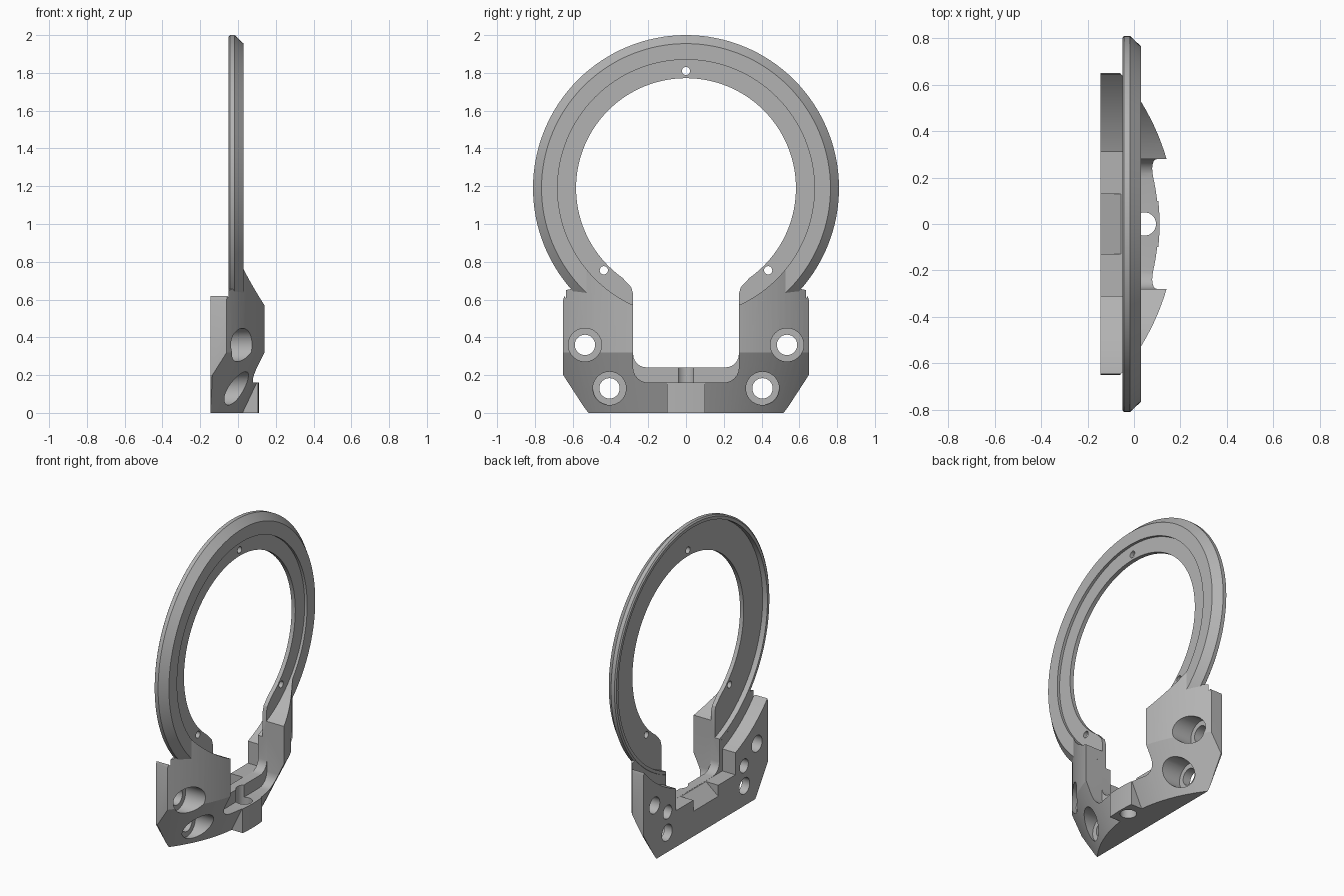
import bpy, bmesh, math
from math import sin, cos, pi, sqrt

if "Cube" in bpy.data.objects:
    bpy.data.objects.remove(bpy.data.objects["Cube"])

CZ = 1.19      # height of the ring axis
AX = -0.82     # x of the vertical axis of the curved front

grey = bpy.data.materials.new("grey_plastic")
grey.diffuse_color = (0.45, 0.45, 0.45, 1)
grey.use_nodes = True
grey.node_tree.nodes["Principled BSDF"].inputs["Base Color"].default_value = grey.diffuse_color


def make(name, bm):
    bmesh.ops.recalc_face_normals(bm, faces=bm.faces)
    me = bpy.data.meshes.new(name)
    bm.to_mesh(me)
    bm.free()
    ob = bpy.data.objects.new(name, me)
    bpy.context.collection.objects.link(ob)
    return ob


def prism(name, pts, a, b, axis="x"):
    """Extrude a closed outline (yz for axis x, xy for axis z) from a to b."""
    bm = bmesh.new()
    place = (lambda p, t: (t, p[0], p[1])) if axis == "x" else (lambda p, t: (p[0], p[1], t))
    lo = [bm.verts.new(place(p, a)) for p in pts]
    hi = [bm.verts.new(place(p, b)) for p in pts]
    bm.faces.new(lo)
    bm.faces.new(hi)
    n = len(pts)
    for i in range(n):
        j = (i + 1) % n
        bm.faces.new((lo[i], lo[j], hi[j], hi[i]))
    return make(name, bm)


def lathe(name, profile, axis, n):
    """Solid of revolution from (position, radius) rows, capped at both ends."""
    bm = bmesh.new()
    rows = []
    for t, r in profile:
        row = []
        for i in range(n):
            c, s = r * cos(2 * pi * i / n), r * sin(2 * pi * i / n)
            row.append(bm.verts.new((t, c, CZ + s) if axis == "x" else (AX + c, s, t)))
        rows.append(row)
    for p, q in zip(rows, rows[1:]):
        for i in range(n):
            j = (i + 1) % n
            bm.faces.new((p[i], p[j], q[j], q[i]))
    bm.faces.new(rows[0])
    bm.faces.new(rows[-1])
    return make(name, bm)


def circle(u, v, r, n=32):
    return [(u + r * cos(2 * pi * i / n), v + r * sin(2 * pi * i / n)) for i in range(n)]


def mirror(half):
    """Close an outline given its +y half, listed bottom to top."""
    return half + [(-y, z) for y, z in reversed(half)]


def fillet(y, z, r, n=6):
    """Rounded lower corner of an opening."""
    return [(y - r + r * sin(pi / 2 * i / n), z + r - r * cos(pi / 2 * i / n)) for i in range(n + 1)]


def boolean(ob, tool, op="DIFFERENCE"):
    m = ob.modifiers.new("bool", "BOOLEAN")
    m.operation, m.solver, m.object = op, "EXACT", tool
    dg = bpy.context.evaluated_depsgraph_get()
    me = bpy.data.meshes.new_from_object(ob.evaluated_get(dg))
    ob.modifiers.clear()
    ob.data = me
    bpy.data.objects.remove(tool)


# Base: outline extruded sideways, trimmed by a curved front that tapers below
body = prism("ring_mount", mirror([(0.52, 0), (0.65, 0.2), (0.65, 0.6), (0.635, 0.65),
                                   (0.59, 0.66), (0.53, 0.77), (0.45, 0.8)]), -0.145, 0.3)
boolean(body, lathe("front_curve", [(-0.1, 0.803), (0.32, 1), (1, 1)], "z", 160), "INTERSECT")

# Back of the base: round saddle, wide gap and sloped notch
boolean(body, prism("saddle", circle(0, CZ, 0.862, 128), -0.4, -0.049))
boolean(body, prism("back_gap", mirror([(0.31, 0.24), (0.31, 0.9)]), -0.4, -0.049))
bm = bmesh.new()
ends = [[bm.verts.new((x, y, z)) for x, z in ((-0.055, 0.24), (-0.165, 0.15), (-0.165, 0.4), (-0.055, 0.4))]
        for y in (-0.13, 0.13)]
for e in ends:
    bm.faces.new(e)
for i in range(4):
    j = (i + 1) % 4
    bm.faces.new((ends[0][i], ends[0][j], ends[1][j], ends[1][i]))
boolean(body, make("notch", bm))

# Front boss
arc = [(AX + sqrt(0.93 ** 2 - y * y), y) for y in [-0.1 + 0.02 * i for i in range(11)]]
boolean(body, prism("boss", [(-0.04, -0.1)] + arc + [(-0.04, 0.1)], 0, 0.2, "z"), "UNION")

# Ring disc with chamfered rim
boolean(body, lathe("disc", [(-0.05, 0.80), (-0.043, 0.81), (-0.018, 0.81), (0.03, 0.765)], "x", 128), "UNION")

# Ring bore, shallow front recess and back pocket that leaves a thin inner flange
boolean(body, prism("bore", circle(0, CZ, 0.582, 128), -0.4, 0.4))
boolean(body, prism("recess", circle(0, CZ, 0.68, 128), 0.012, 0.4))
boolean(body, prism("back_pocket", circle(0, CZ, 0.78, 128), -0.4, -0.015))

# Opening between the legs, and the lower ledge in front
boolean(body, prism("opening", mirror(fillet(0.28, 0.241, 0.07) + [(0.28, 0.63), (0.29, 0.665),
                                      (0.315, 0.692), (0.36, 0.74), (0.30, 0.85)]), -0.4, 0.4))
boolean(body, prism("ledge", mirror(fillet(0.2801, 0.16, 0.08) + [(0.2801, 0.5)]), 0.015, 0.4))

# Vertical hole through the boss
boolean(body, prism("boss_hole", circle(0.045, 0, 0.05), -0.1, 0.5, "z"))

# Counterbored screw holes and blind pin holes
for s in (-1, 1):
    for y, z, seat in ((0.535, 0.36, -0.07), (0.405, 0.13, -0.09)):
        boolean(body, prism("counterbore", circle(s * y, z, 0.088, 40), seat, 0.4))
        boolean(body, prism("screw_hole", circle(s * y, z, 0.054), -0.4, 0.4))
    boolean(body, prism("pin_hole", circle(s * 0.4, 0.265, 0.045), -0.4, -0.06))

# Small holes in the ring
for y, z in ((0, 1.81), (0.435, 0.755), (-0.435, 0.755)):
    boolean(body, prism("ring_hole", circle(y, z, 0.022, 20), -0.2, 0.2))

body.data.materials.clear()
body.data.materials.append(grey)
for p in body.data.polygons:
    p.material_index = 0
bpy.ops.object.select_all(action="DESELECT")
body.select_set(True)
bpy.context.view_layer.objects.active = body
bpy.ops.object.shade_smooth_by_angle(angle=math.radians(25))
